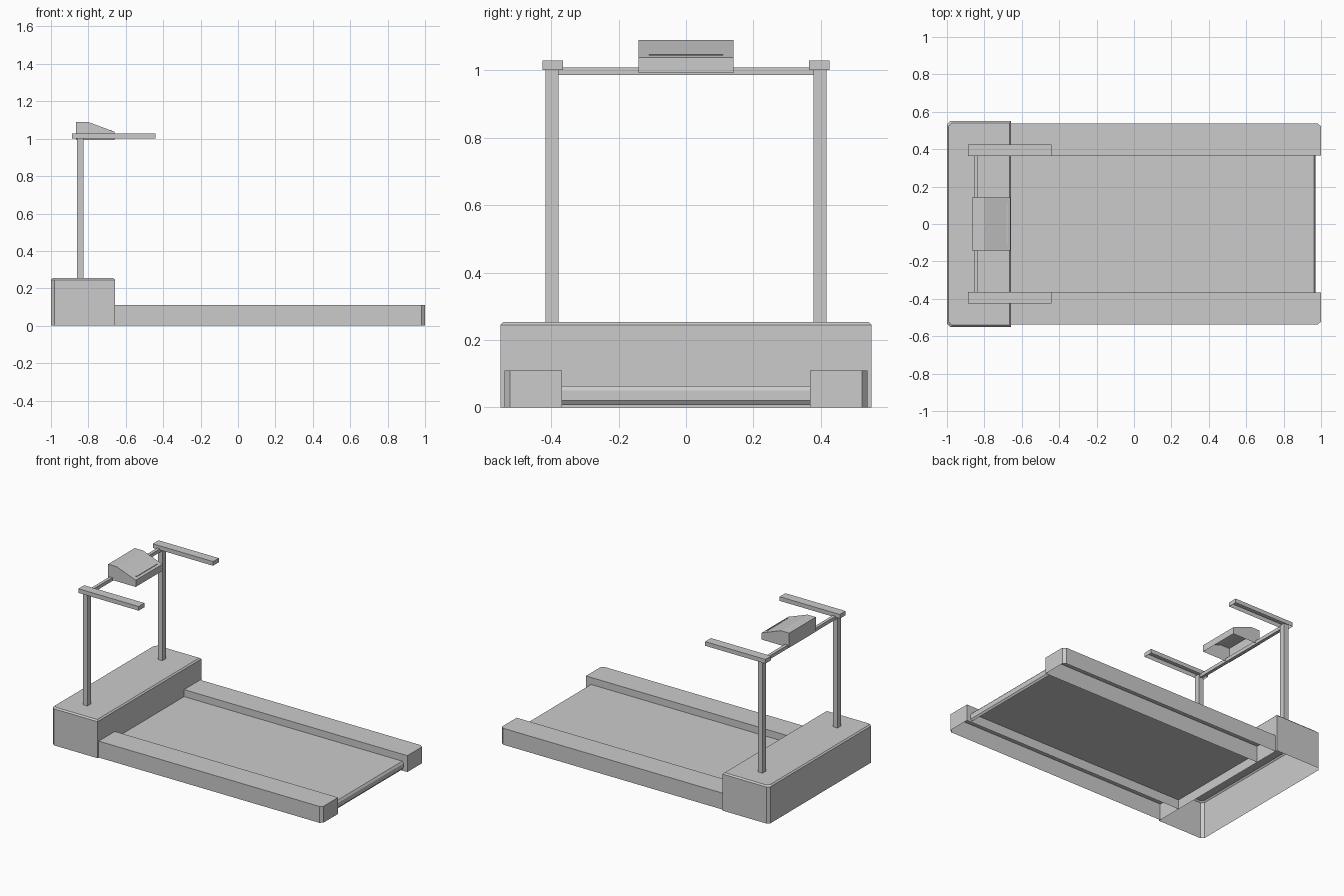
import bpy, bmesh

if "Cube" in bpy.data.objects:
    bpy.data.objects.remove(bpy.data.objects["Cube"])


def finish(name, bm, mirror=False):
    bmesh.ops.recalc_face_normals(bm, faces=bm.faces)
    mesh = bpy.data.meshes.new(name)
    bm.to_mesh(mesh)
    bm.free()
    ob = bpy.data.objects.new(name, mesh)
    bpy.context.collection.objects.link(ob)
    if mirror:
        mod = ob.modifiers.new("mirror", "MIRROR")
        mod.use_axis = (False, True, False)
    return ob


def shell(name, layers, mirror=False):
    """Stack (outline, z) layers into a cover with a top and an open bottom."""
    bm = bmesh.new()
    rings = [[bm.verts.new((x, y, z)) for x, y in pts] for pts, z in layers]
    for a, b in zip(rings, rings[1:]):
        for i in range(len(a)):
            j = (i + 1) % len(a)
            bm.faces.new((a[i], a[j], b[j], b[i]))
    bm.faces.new(rings[-1])
    return finish(name, bm, mirror)


def side_profile(name, pts, half):
    """Extrude an x-z profile across y; last-to-first edge stays open."""
    bm = bmesh.new()
    a = [bm.verts.new((x, -half, z)) for x, z in pts]
    b = [bm.verts.new((x, half, z)) for x, z in pts]
    for i in range(len(pts) - 1):
        bm.faces.new((a[i], a[i + 1], b[i + 1], b[i]))
    bm.faces.new(a)
    bm.faces.new(b)
    return finish(name, bm)


def rect(x0, x1, y0, y1):
    return [(x0, y0), (x1, y0), (x1, y1), (x0, y1)]


def box(name, x0, x1, y0, y1, z0, z1, mirror=False):
    bm = bmesh.new()
    bmesh.ops.create_cube(bm, size=1)
    for v in bm.verts:
        v.co = ((x0 + x1) / 2 + v.co.x * (x1 - x0),
                (y0 + y1) / 2 + v.co.y * (y1 - y0),
                (z0 + z1) / 2 + v.co.z * (z1 - z0))
    return finish(name, bm, mirror)


def housing_outline(inset):
    x0, x1, y, c = -1 + inset, -0.657 - inset, 0.55 - inset, 0.018
    return [(x0 + c, -y), (x1, -y), (x1, y), (x0 + c, y),
            (x0, y - c), (x0, -y + c)]


# Motor housing with chamfered front corners and top edge
shell("motor_housing", [(housing_outline(0), 0),
                        (housing_outline(0), 0.245),
                        (housing_outline(0.009), 0.254)])

# Side rails, outer rear corner chamfered
rail = [(-0.657, 0.367), (1, 0.367), (1, 0.522), (0.98, 0.538), (-0.657, 0.538)]
shell("side_rails", [(rail, 0), (rail, 0.11)], mirror=True)

# Running deck with rounded rear end, hollow below
side_profile("running_deck", [(-0.657, 0.008), (-0.657, 0.063), (0.962, 0.063),
                              (0.971, 0.05), (0.971, 0.02), (0.962, 0.008)], 0.367)

# Uprights, cross bar and handrails
box("uprights", -0.86, -0.826, 0.378, 0.416, 0.25, 1.005, mirror=True)
box("cross_bar", -0.855, -0.834, -0.38, 0.38, 0.985, 1.008)
hand = rect(-0.887, -0.44, 0.364, 0.425)
shell("handrails", [(hand, 1.0), (hand, 1.028)], mirror=True)

# Console with sloping panel and a thin ledge
side_profile("console", [(-0.66, 0.992), (-0.66, 1.037), (-0.803, 1.09),
                         (-0.865, 1.09), (-0.865, 0.992)], 0.141)
box("console_ledge", -0.682, -0.676, -0.11, 0.11, 1.04, 1.047)
